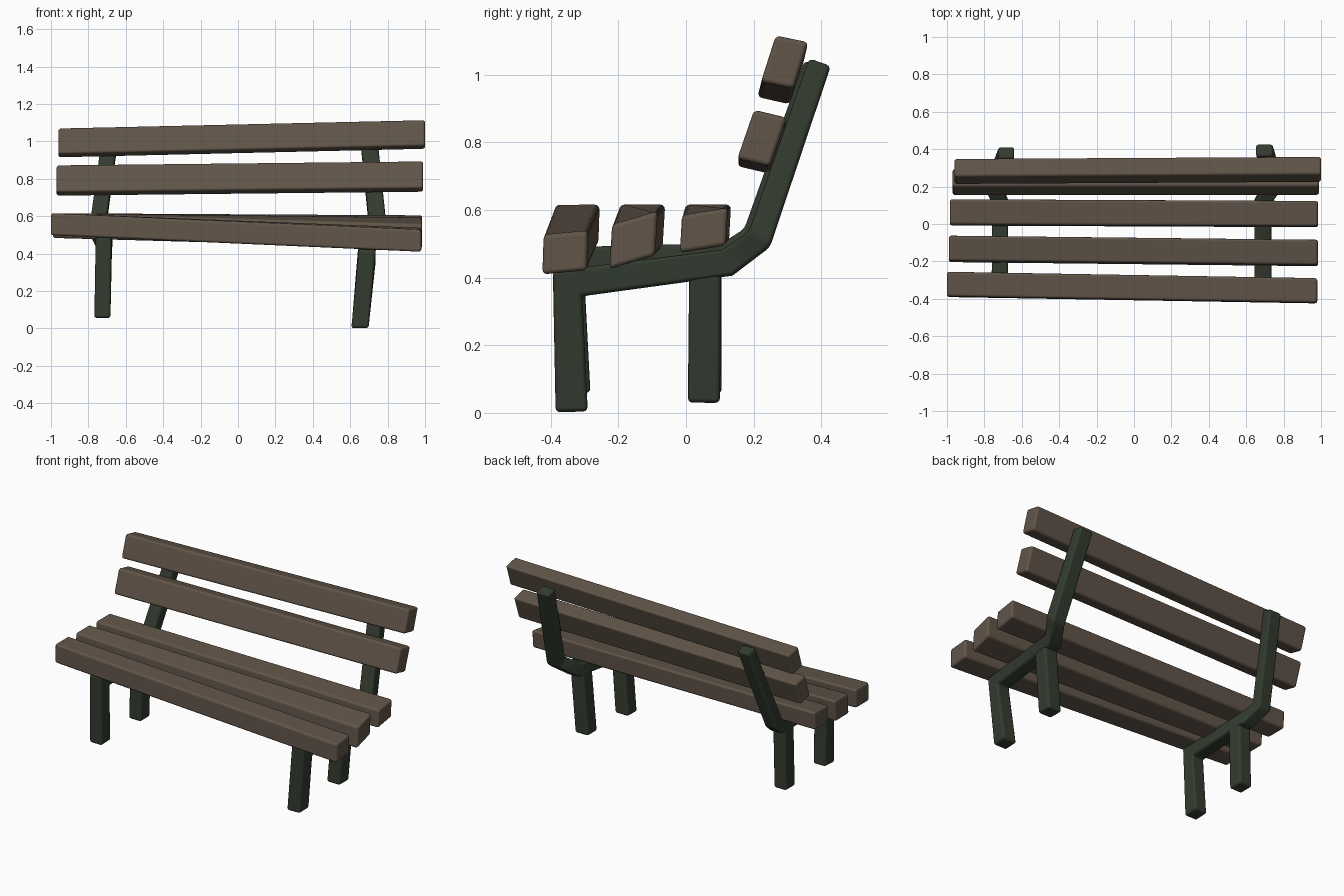
import bpy
import bmesh
from mathutils import Vector

old = bpy.data.objects.get("Cube")
if old:
    bpy.data.objects.remove(old, do_unlink=True)


def make_material(name, colour):
    mat = bpy.data.materials.new(name)
    mat.use_nodes = True
    mat.diffuse_color = (*colour, 1)
    bsdf = next(n for n in mat.node_tree.nodes if n.type == 'BSDF_PRINCIPLED')
    bsdf.inputs["Base Color"].default_value = (*colour, 1)
    return mat


wood = make_material("weathered_brown_wood", (0.12, 0.09, 0.066))
paint = make_material("dark_green_paint", (0.033, 0.044, 0.029))


def loft(name, rings, mat):
    """Skin four-point rings into a closed bar with softened edges."""
    bm = bmesh.new()
    loops = [[bm.verts.new(p) for p in ring] for ring in rings]
    for a, b in zip(loops, loops[1:]):
        for i in range(4):
            j = (i + 1) % 4
            bm.faces.new((a[i], a[j], b[j], b[i]))
    bm.faces.new(loops[0])
    bm.faces.new(loops[-1])
    bmesh.ops.recalc_face_normals(bm, faces=bm.faces)
    mesh = bpy.data.meshes.new(name)
    bm.to_mesh(mesh)
    bm.free()
    mesh.materials.append(mat)
    mesh.shade_smooth()
    obj = bpy.data.objects.new(name, mesh)
    bpy.context.collection.objects.link(obj)
    bevel = obj.modifiers.new("soft_edges", 'BEVEL')
    bevel.width = 0.014
    bevel.segments = 3
    bevel.harden_normals = True


def slat(name, width, lean, height, *ends):
    """Plank between two ends, each given as x, y, z and rise across its width."""
    rings = []
    for x, y, z, rise in ends:
        centre = Vector((x, y, z))
        across = Vector((0, width, rise)) / 2
        up = Vector((0, lean, height)) / 2
        rings.append([centre - across - up, centre + across - up,
                      centre + across + up, centre - across + up])
    loft(name, rings, wood)


def beam(name, path, depths, half_width=0.046):
    """Sweep a rectangle along a path, with mitred corners."""
    points = [Vector(p) for p in path]
    dirs = []
    for a, b in zip(points, points[1:]):
        d = b - a
        d.x = 0
        dirs.append(d.normalized())
    rings = []
    for i, p in enumerate(points):
        before, after = dirs[max(i - 1, 0)], dirs[min(i, len(dirs) - 1)]
        tangent = (before + after).normalized()
        reach = depths[i] / 2 / tangent.dot(after)
        normal = Vector((0, -tangent.z, tangent.y)) * reach
        side = Vector((half_width, 0, 0))
        rings.append([p - side - normal, p + side - normal,
                      p + side + normal, p - side + normal])
    loft(name, rings, paint)


# Seat planks, slightly crooked
slat("front_seat_slat", 0.132, 0.004, 0.118,
     (0.98, -0.357, 0.474, 0.012), (-1.0, -0.323, 0.557, 0))
slat("middle_seat_slat", 0.135, 0.008, 0.132,
     (0.985, -0.155, 0.511, 0.04), (-0.99, -0.133, 0.55, 0))
slat("rear_seat_slat", 0.136, 0.006, 0.112,
     (0.985, 0.053, 0.54, 0.022), (-0.985, 0.062, 0.56, 0))

# Backrest planks
slat("lower_back_slat", 0.097, 0.05, 0.145,
     (0.99, 0.225, 0.812, -0.023), (-0.97, 0.224, 0.791, -0.023))
slat("upper_back_slat", 0.097, 0.044, 0.138,
     (1.0, 0.292, 1.037, -0.02), (-0.96, 0.281, 0.992, -0.022))

# Bent side frames: front foot, corner, rail end, bend, post top
frame_depths = (0.095, 0.085, 0.08, 0.074, 0.068)
beam("left_frame", [(0.652, -0.338, 0.003), (0.69, -0.35, 0.382),
                    (0.69, 0.122, 0.444), (0.75, 0.217, 0.513),
                    (0.697, 0.396, 1.037)], frame_depths)
beam("right_frame", [(-0.725, -0.33, 0.057), (-0.718, -0.345, 0.448),
                     (-0.715, 0.118, 0.462), (-0.752, 0.203, 0.52),
                     (-0.682, 0.382, 1.03)], frame_depths, 0.043)

# Rear legs
beam("left_rear_leg", [(0.655, 0.053, 0.03), (0.688, 0.057, 0.43)],
     (0.095, 0.095))
beam("right_rear_leg", [(-0.725, 0.058, 0.057), (-0.716, 0.058, 0.46)],
     (0.095, 0.095), 0.043)
